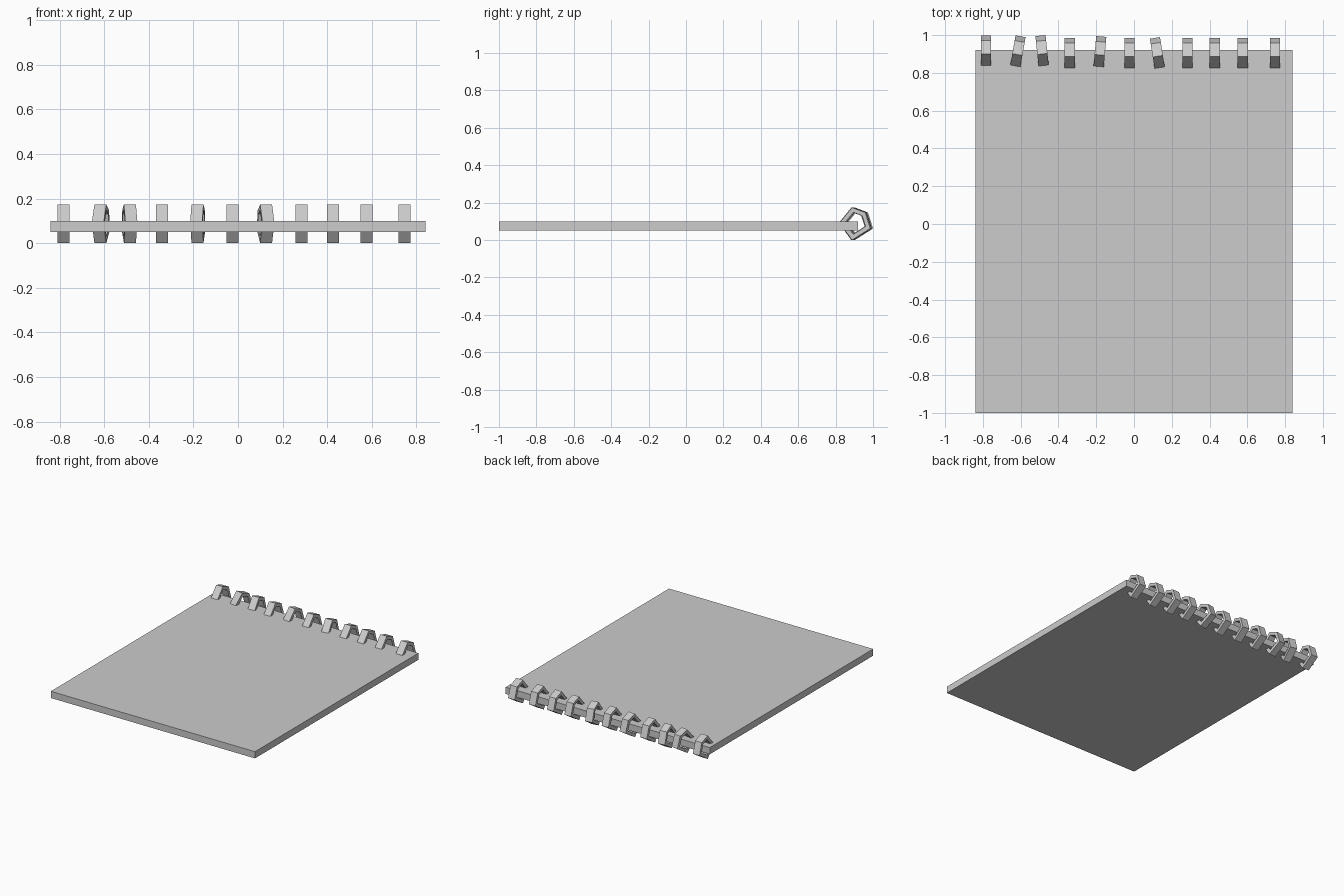
import bpy
import bmesh
from math import radians
from mathutils import Matrix, Vector

old = bpy.data.objects.get("Cube")
if old:
    bpy.data.objects.remove(old, do_unlink=True)

grey = bpy.data.materials.new("plain_grey")
grey.use_nodes = True
COLOUR = (0.604, 0.604, 0.604, 1)
grey.diffuse_color = COLOUR
grey.node_tree.nodes["Principled BSDF"].inputs["Base Color"].default_value = COLOUR


def finish(name, bm):
    """Turn a bmesh into a named, flat-shaded object."""
    bmesh.ops.recalc_face_normals(bm, faces=bm.faces)
    mesh = bpy.data.meshes.new(name)
    bm.to_mesh(mesh)
    bm.free()
    mesh.materials.append(grey)
    obj = bpy.data.objects.new(name, mesh)
    bpy.context.collection.objects.link(obj)
    return obj


# Paper block
bm = bmesh.new()
bmesh.ops.create_cube(bm, size=1, matrix=Matrix.Translation((0, -0.04, 0.075))
                      @ Matrix.Diagonal((1.68, 1.92, 0.05, 1)))
finish("paper_block", bm)

# Binding ring: five-sided side profile (y, z), extruded along x
PROFILE = [(0.82, 0.092), (0.888, 0.174), (0.958, 0.148), (0.986, 0.062), (0.888, 0.0)]
WIDTH = 0.054
HOLE = 0.67
CENTRE = sum((Vector((0, y, z)) for y, z in PROFILE), Vector()) / len(PROFILE)


def binding_ring(name, x, yaw, shift):
    bm = bmesh.new()
    loops = []
    for side, scale in ((-1, 1), (1, 1), (1, HOLE), (-1, HOLE)):
        loops.append([bm.verts.new((Vector((0, y, z)) - CENTRE) * scale
                                   + Vector((side * WIDTH / 2, 0, 0)))
                      for y, z in PROFILE])
    n = len(PROFILE)
    for k in range(4):
        a, b = loops[k], loops[(k + 1) % 4]
        for i in range(n):
            j = (i + 1) % n
            bm.faces.new((a[i], a[j], b[j], b[i]))
    obj = finish(name, bm)
    obj.location = CENTRE + Vector((x, shift, 0))
    obj.rotation_euler.z = radians(yaw)


# Row of rings: x, yaw in degrees, shift in y
RINGS = [(-0.783, 0, 0.013), (-0.614, -10, 0.009), (-0.487, 6, 0.012),
         (-0.34, 0, 0), (-0.18, -5, 0.007), (-0.024, 0, 0), (0.123, 9, 0),
         (0.284, 0, 0), (0.427, 0, 0), (0.576, 0, 0), (0.747, 0, 0)]
for i, ring in enumerate(RINGS):
    binding_ring(f"binding_ring_{i + 1}", *ring)
